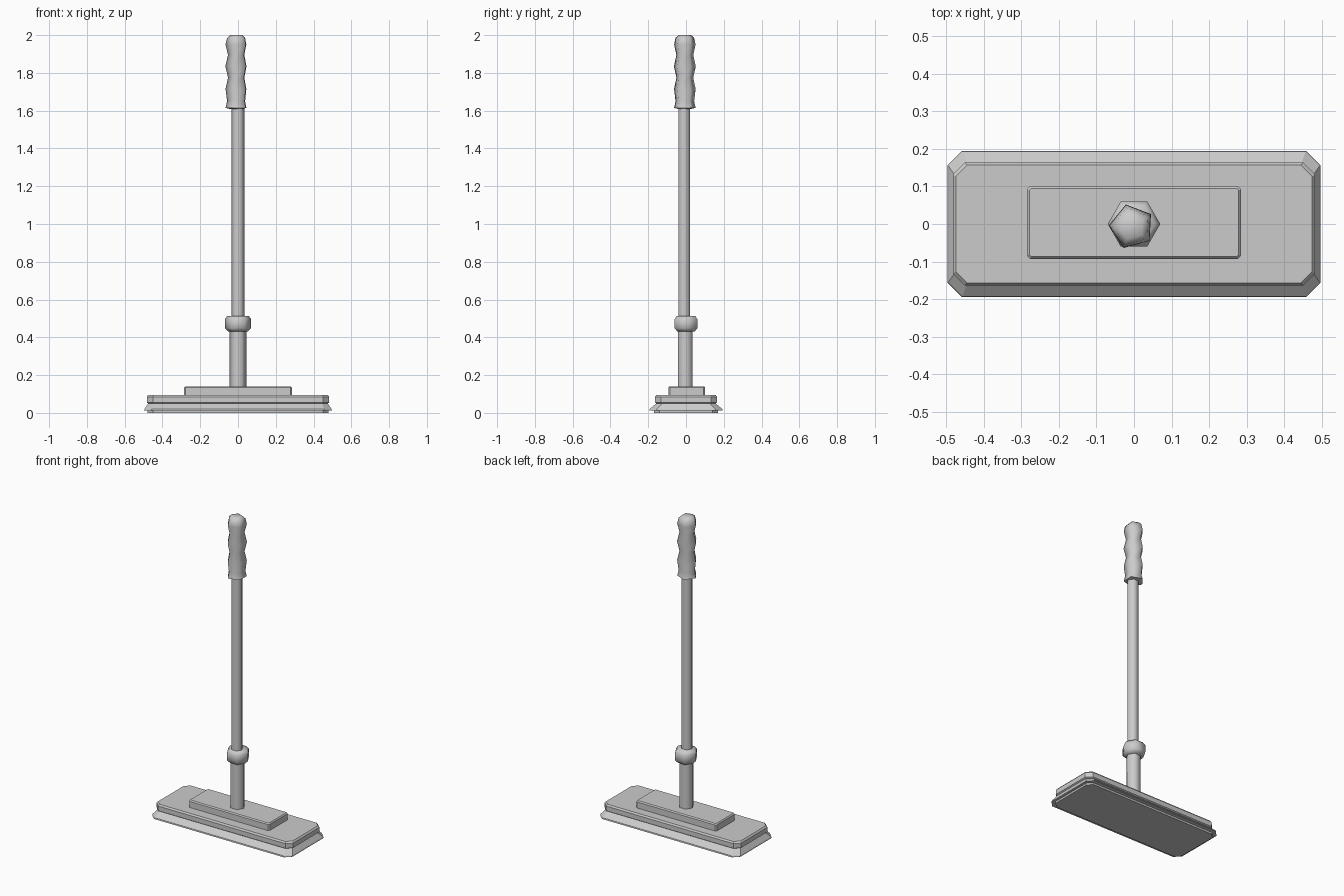
import bpy
import math

cube = bpy.data.objects.get("Cube")
if cube:
    bpy.data.objects.remove(cube, do_unlink=True)

grey = bpy.data.materials.new("light grey")
grey.use_nodes = True
GREY = (0.6, 0.6, 0.6, 1)
grey.diffuse_color = GREY
grey.node_tree.nodes["Principled BSDF"].inputs["Base Color"].default_value = GREY


def loft(name, rings, smooth=None):
    """Skin a stack of equal-sized point rings and cap both ends."""
    n = len(rings[0])
    verts = [p for ring in rings for p in ring]
    faces = [list(range(n))[::-1], [len(verts) - n + i for i in range(n)]]
    for k in range(len(rings) - 1):
        a, b = k * n, (k + 1) * n
        for i in range(n):
            j = (i + 1) % n
            faces.append([a + i, a + j, b + j, b + i])
    mesh = bpy.data.meshes.new(name)
    mesh.from_pydata(verts, [], faces)
    mesh.materials.append(grey)
    obj = bpy.data.objects.new(name, mesh)
    bpy.context.collection.objects.link(obj)
    if smooth:
        bpy.ops.object.select_all(action="DESELECT")
        obj.select_set(True)
        bpy.context.view_layer.objects.active = obj
        bpy.ops.object.shade_smooth_by_angle(angle=math.radians(smooth))
    return obj


def plate(name, profile, cy=0):
    """Chamfered rectangle layers: (half x, half y, corner cut, z)."""
    rings = []
    for hx, hy, c, z in profile:
        pts = [(hx, c - hy), (hx, hy - c), (hx - c, hy), (c - hx, hy),
               (-hx, hy - c), (-hx, c - hy), (c - hx, -hy), (hx - c, -hy)]
        rings.append([(x, y + cy, z) for x, y in pts])
    return loft(name, rings)


def turned(name, profile, sides, cx=0, cy=0, phase=0):
    """Low-sided turned part from (radius, z) pairs."""
    angles = [math.radians(phase) + math.tau * i / sides for i in range(sides)]
    return loft(name, [[(cx + r * math.cos(a), cy + r * math.sin(a), z)
                        for a in angles] for r, z in profile], 75)


# Flared cleaning pad with a waist below the head
plate("pad", [(0.48, 0.17, 0.03, 0), (0.48, 0.17, 0.03, 0.012),
              (0.497, 0.195, 0.038, 0.012), (0.495, 0.193, 0.038, 0.02),
              (0.475, 0.157, 0.03, 0.05)])
plate("head", [(0.475, 0.157, 0.03, 0.05), (0.483, 0.164, 0.032, 0.055),
               (0.483, 0.164, 0.032, 0.085), (0.475, 0.157, 0.03, 0.095)])

# Raised mounting block
plate("mounting_block", [(0.285, 0.097, 0.008, 0.09), (0.285, 0.097, 0.008, 0.134),
                         (0.279, 0.091, 0.006, 0.141)], 0.004)

# Telescoping pole and its locking collar
turned("lower_pole", [(0.044, 0.13), (0.044, 0.45)], 6, cy=-0.004)
turned("collar", [(0.052, 0.43), (0.07, 0.448), (0.07, 0.495), (0.056, 0.514)], 6)
turned("upper_pole", [(0.035, 0.5), (0.035, 1.63)], 6, cy=-0.01)

# Grip with finger swells
turned("grip", [(0.04, 1.61), (0.06, 1.615), (0.052, 1.65), (0.06, 1.715),
                (0.047, 1.775), (0.061, 1.835), (0.047, 1.895), (0.06, 1.95),
                (0.052, 1.985), (0.035, 2.0)], 5, -0.006, -0.007, 33)
